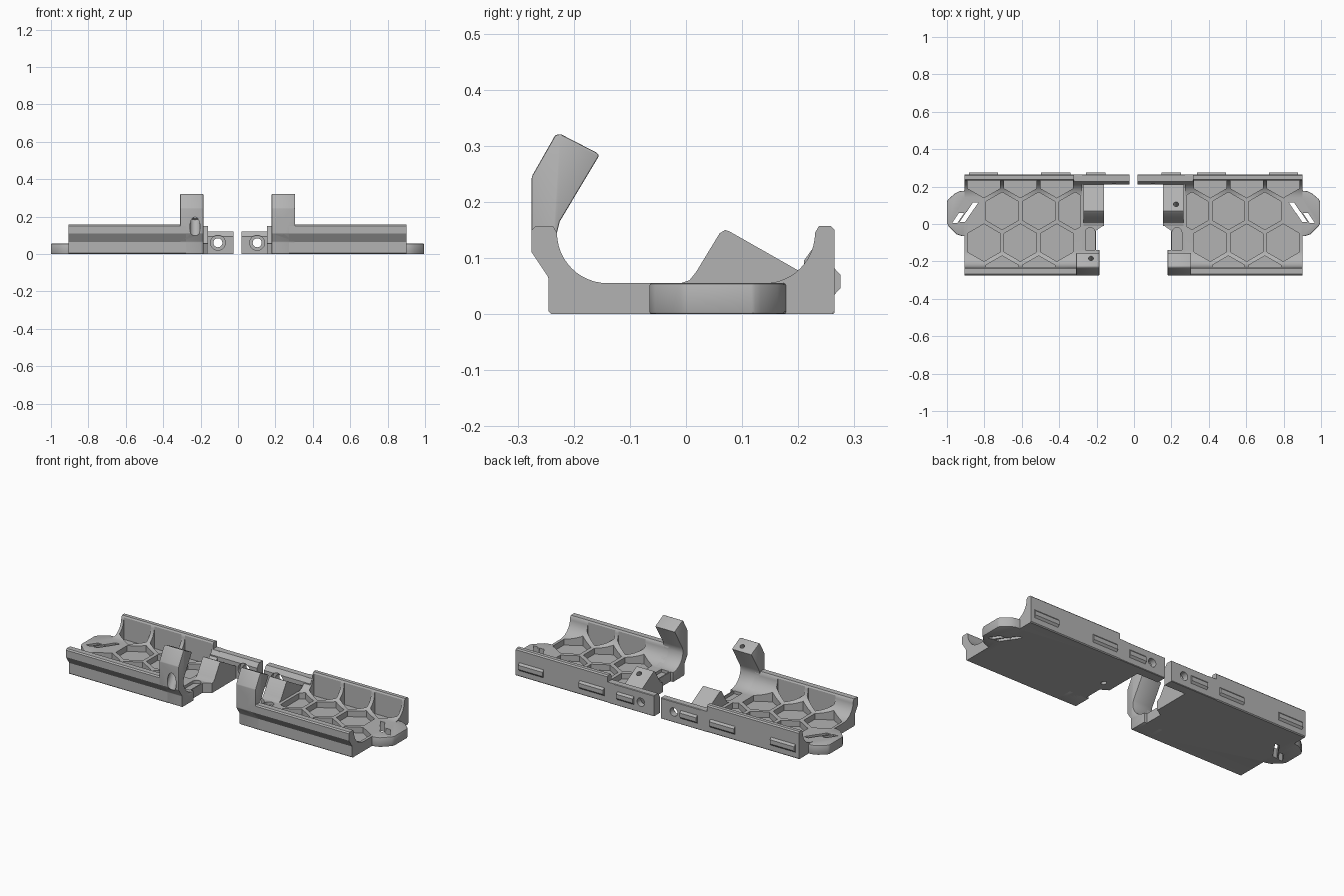
import bpy, bmesh, math
from mathutils import Vector

if "Cube" in bpy.data.objects:
    bpy.data.objects.remove(bpy.data.objects["Cube"], do_unlink=True)

grey = bpy.data.materials.new("matte_grey")
grey.use_nodes = True
grey.diffuse_color = (0.45, 0.45, 0.45, 1)
grey.node_tree.nodes["Principled BSDF"].inputs["Base Color"].default_value = (0.45, 0.45, 0.45, 1)

side = 1      # +1 builds the left tray, -1 its mirror
SHIFT = -0.0025


def finish(name, bm):
    """Place a part on the current side and give it the material."""
    for v in bm.verts:
        v.co.x = side * v.co.x + SHIFT
    bmesh.ops.recalc_face_normals(bm, faces=bm.faces)
    me = bpy.data.meshes.new(name)
    bm.to_mesh(me)
    bm.free()
    me.materials.append(grey)
    ob = bpy.data.objects.new(name, me)
    bpy.context.scene.collection.objects.link(ob)
    return ob


def prism(name, pts, lo, hi, axis="x", bevel=0):
    """Extrude a (y, z) profile along x, or an (x, y) outline along z."""
    bm = bmesh.new()
    if axis == "x":
        verts = [bm.verts.new((lo, a, b)) for a, b in pts]
        move = Vector((hi - lo, 0, 0))
    else:
        verts = [bm.verts.new((a, b, lo)) for a, b in pts]
        move = Vector((0, 0, hi - lo))
    face = bm.faces.new(verts)
    ext = bmesh.ops.extrude_face_region(bm, geom=[face])
    bmesh.ops.translate(bm, vec=move, verts=[g for g in ext["geom"] if isinstance(g, bmesh.types.BMVert)])
    bmesh.ops.recalc_face_normals(bm, faces=bm.faces)
    if bevel:
        sharp = [e for e in bm.edges if e.calc_face_angle(0) > 0.5]
        bmesh.ops.bevel(bm, geom=sharp, offset=bevel, segments=2, profile=0.5, affect="EDGES")
    return finish(name, bm)


def rod(start, end, radius, stretch=1):
    """Round cutter between two points."""
    a, b = Vector(start), Vector(end)
    bm = bmesh.new()
    bmesh.ops.create_cone(bm, cap_ends=True, segments=24, radius1=radius, radius2=radius, depth=(b - a).length)
    rot = (b - a).to_track_quat("Z", "Y").to_matrix()
    for v in bm.verts:
        v.co = rot @ v.co
        v.co.z *= stretch
        v.co += (a + b) / 2
    return finish("cutter", bm)


def box(x0, x1, y0, y1, z0, z1):
    return prism("cutter", [(x0, y0), (x1, y0), (x1, y1), (x0, y1)], z0, z1, "z")


def combine(ob, tools, operation="DIFFERENCE"):
    """Apply a boolean for each tool, then delete the tools."""
    for tool in tools:
        mod = ob.modifiers.new("cut", "BOOLEAN")
        mod.operation, mod.object, mod.solver = operation, tool, "EXACT"
        bpy.context.view_layer.update()
        graph = bpy.context.evaluated_depsgraph_get()
        me = bpy.data.meshes.new_from_object(ob.evaluated_get(graph))
        ob.modifiers.clear()
        ob.data = me
        bpy.data.objects.remove(tool, do_unlink=True)


def arc(cy, cz, r, start, end, n=12):
    angles = [math.radians(start + (end - start) * i / n) for i in range(n + 1)]
    return [(cy + r * math.cos(a), cz + r * math.sin(a)) for a in angles]


def hexagon(cx, cy, r=0.1, limit=0.232):
    corners = [math.radians(30 + 60 * i) for i in range(6)]
    return [(cx + r * math.cos(a), max(-limit, min(limit, cy + r * math.sin(a)))) for a in corners]


FLOOR = 0.055
front_arc = arc(-0.14, 0.145, 0.09, 180, 270)
back_arc = arc(0.14, 0.145, 0.09, 270, 360)
lower_front = [(-0.275, 0.11), (-0.245, 0.065), (-0.245, 0.005), (-0.24, 0)]

tray_profile = (lower_front + [(0.26, 0), (0.265, 0.005), (0.265, 0.15), (0.258, 0.157), (0.237, 0.157)]
                + back_arc[::-1] + front_arc[::-1]
                + [(-0.237, 0.157), (-0.268, 0.157), (-0.275, 0.15)])
arm_profile = (lower_front + [(-0.14, 0), (-0.14, FLOOR)] + front_arc[::-1]
               + [(-0.225, 0.165), (-0.155, 0.282), (-0.158, 0.287), (-0.224, 0.321), (-0.233, 0.319), (-0.275, 0.245)])
wedge_profile = [(-0.01, 0), (-0.01, FLOOR), (0.006, 0.06), (0.018, 0.075), (0.06, 0.144), (0.07, 0.15),
                 (0.078, 0.147), (0.21, 0.072), (0.21, 0)]
bar_profile = [(0.21, 0), (0.262, 0), (0.265, 0.003), (0.265, 0.117), (0.262, 0.12), (0.228, 0.12), (0.21, 0.095)]
tab_outline = [(0.87, -0.065), (0.915, -0.065), (0.945, -0.055), (0.99, -0.01), (0.9975, 0.005), (0.9975, 0.12),
               (0.99, 0.133), (0.955, 0.163), (0.93, 0.175), (0.87, 0.182)]
floor_outline = [(0.285, -0.2), (0.2, -0.2), (0.2, -0.035), (0.157, -0.005), (0.157, 0.22), (0.285, 0.22)]
slot_starts = [(0.83, 0.06), (0.865, 0.01), (0.905, 0.005)]

for side, label in ((1, "left"), (-1, "right")):
    # Curved tray with end tab
    tray = prism(label + "_tray", tray_profile, 0.275, 0.9025)
    combine(tray, [prism("tab", tab_outline, 0, FLOOR, "z", 0.004)], "UNION")
    # Honeycomb pockets, rows counted from the front
    pockets = []
    for y, first, count in ((-0.27, 0.7025, 2), (-0.1, 0.8, 3), (0.07, 0.7025, 3), (0.24, 0.8, 3)):
        for i in range(count):
            pockets.append(prism("cutter", hexagon(first - 0.195 * i, y), 0.022, 0.3, "z"))
    # Slanted vent slots through the tab
    for x, y in slot_starts:
        pts = [(x, y + 0.055), (x + 0.028, y + 0.055), (x + 0.065, y), (x + 0.037, y)]
        pockets.append(prism("cutter", pts, -0.1, 0.2, "z"))
    # Lowered inner end of the back wall, cross bore and back slot
    pockets.append(box(0.2, 0.317, 0.2, 0.3, 0.12, 0.3))
    pockets.append(rod((0.605, -0.4, 0.06), (0.605, 0.4, 0.06), 0.022))
    pockets.append(rod((0.605, 0.2, 0.062), (0.605, 0.4, 0.062), 0.0235, 1.5))
    combine(tray, pockets)

    # Inner floor with a rounded channel
    inner_floor = prism(label + "_inner_floor", floor_outline, 0, FLOOR, "z")
    channel = [(0.232 + a, b) for a, b in arc(0, -0.045, 0.026, 0, 180, 8) + arc(0, -0.15, 0.026, 180, 360, 8)]
    combine(inner_floor, [prism("cutter", channel, 0.038, 0.1, "z"),
                          rod((0.2275, -0.02, -0.087), (0.2275, 0.155, 0.217), 0.014)])

    # Leaning hook arm with a screw bore and wide lower counterbore
    arm = prism(label + "_hook_arm", arm_profile, 0.1825, 0.307, bevel=0.003)
    combine(arm, [rod((0.2275, -0.285, 0.124), (0.2275, -0.135, 0.384), 0.013),
                  rod((0.2275, -0.335, 0.037), (0.2275, -0.243, 0.197), 0.028)])

    # Wedge post with a slanted screw bore
    wedge = prism(label + "_wedge_post", wedge_profile, 0.157, 0.267)
    combine(wedge, [rod((0.2275, -0.02, -0.087), (0.2275, 0.155, 0.217), 0.014)])

    # Low joining bar with a counterbored hole
    bar = prism(label + "_joining_bar", bar_profile, 0.0225, 0.317)
    combine(bar, [rod((0.105, 0.1, 0.06), (0.105, 0.4, 0.06), 0.024),
                  rod((0.105, 0.1, 0.06), (0.105, 0.23, 0.06), 0.04)])

    # Raised chamfered ribs on the back
    rib_profile = [(0.255, 0.035), (0.265, 0.035), (0.275, 0.046), (0.275, 0.07), (0.265, 0.081), (0.255, 0.081)]
    ribs = [prism(f"{label}_back_rib_{n}", rib_profile, a, b)
            for n, (a, b) in enumerate(((0.15, 0.255), (0.338, 0.495), (0.725, 0.88)), 1)]

    for ob in [tray, inner_floor, arm, wedge, bar] + ribs:
        bpy.ops.object.select_all(action="DESELECT")
        ob.select_set(True)
        bpy.context.view_layer.objects.active = ob
        bpy.ops.object.shade_smooth_by_angle(angle=math.radians(30))
